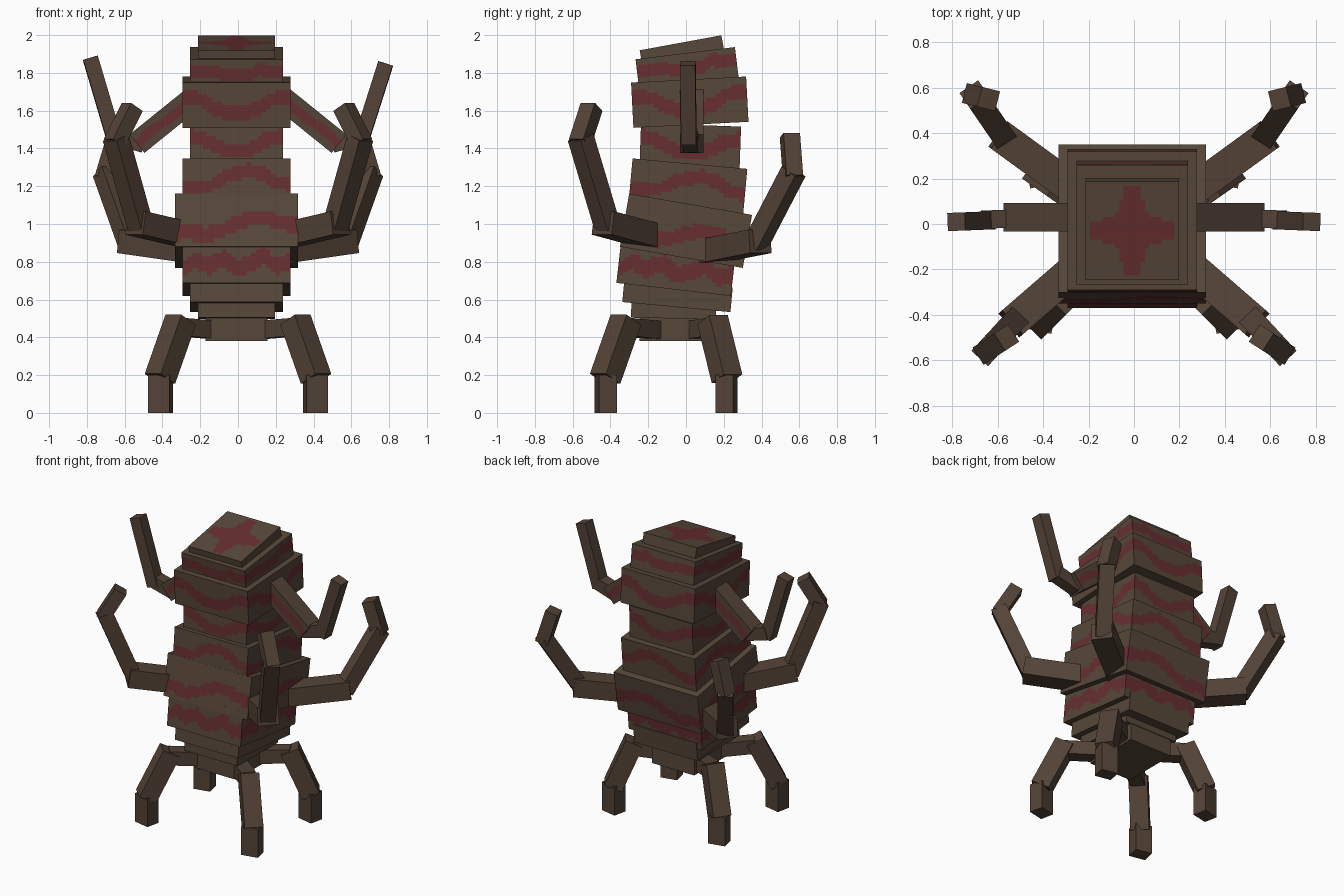
import bpy, bmesh, math
from mathutils import Matrix, Vector

if "Cube" in bpy.data.objects:
    bpy.data.objects.remove(bpy.data.objects["Cube"])


def material(name, rgb):
    m = bpy.data.materials.new(name)
    m.diffuse_color = (*rgb, 1)
    m.use_nodes = True
    m.node_tree.nodes["Principled BSDF"].inputs["Base Color"].default_value = m.diffuse_color
    return m


BARK = material("bark_brown", (0.096, 0.064, 0.042))
LIMB = material("limb_brown", (0.088, 0.056, 0.038))
RED = material("dull_red", (0.135, 0.028, 0.030))
COLS, ROWS = 22, 12


def band_rule(centers, half):
    """Wavy band: u in -1..1 across the face, v in 0..1 up the face."""
    def rule(u, v):
        t = (u + 1) / 2 * (len(centers) - 1)
        i = min(int(t), len(centers) - 2)
        c = centers[i] + (centers[i + 1] - centers[i]) * (t - i)
        return abs(v - c) < half
    return rule


def cross_rule(u, v):
    """Stepped cross for the top of the head."""
    a, b = sorted((abs(u), abs(2 * v - 1)))
    return b < 0.95 and a < 0.42 - 0.30 * b


def box(name, size, matrix, base, rule=None, painted=()):
    """Box whose painted sides are cut into cells coloured by the rule.
    Sides are (axis, sign) pairs."""
    bm = bmesh.new()
    half = [s / 2 for s in size]
    for axis in range(3):
        ua, va = [(1, 2), (0, 2), (0, 1)][axis]
        for sign in (-1, 1):
            cut = rule and (axis, sign) in painted
            nu, nv = (COLS, ROWS if axis < 2 else COLS) if cut else (1, 1)
            grid = []
            for j in range(nv + 1):
                for i in range(nu + 1):
                    p = [0, 0, 0]
                    p[axis] = sign * half[axis]
                    p[ua] = (2 * i / nu - 1) * half[ua]
                    p[va] = (2 * j / nv - 1) * half[va]
                    grid.append(bm.verts.new(p))
            for j in range(nv):
                for i in range(nu):
                    k = j * (nu + 1) + i
                    quad = [grid[k], grid[k + 1], grid[k + nu + 2], grid[k + nu + 1]]
                    f = bm.faces.new(quad)
                    f.normal_update()
                    if f.normal[axis] * sign < 0:
                        f.normal_flip()
                    if cut and rule(2 * (i + 0.5) / nu - 1, (j + 0.5) / nv):
                        f.material_index = 1
    bmesh.ops.remove_doubles(bm, verts=bm.verts, dist=1e-5)
    mesh = bpy.data.meshes.new(name)
    bm.to_mesh(mesh)
    bm.free()
    mesh.materials.append(base)
    mesh.materials.append(RED)
    ob = bpy.data.objects.new(name, mesh)
    ob.matrix_world = matrix
    bpy.context.collection.objects.link(ob)
    return ob


def bar(name, a, b, width, height, start=0.0, end=0.0, rule=None):
    """Straight limb piece from a to b, lengthened at each end."""
    a, b = Vector(a), Vector(b)
    d = (b - a).normalized()
    a, b = a - d * start, b + d * end
    side = Vector((0, 0, 1)).cross(d).normalized()
    up = d.cross(side)
    m = Matrix((d, side, up)).transposed().to_4x4()
    m.translation = (a + b) / 2
    return box(name, ((b - a).length, width, height), m, LIMB, rule, ((1, -1), (1, 1)))


# Red bands of the body: centre heights across a face, half thickness
BANDS = {
    "belly": ([0.3, 0.5, 0.38, 0.55, 0.32, 0.42, 0.62, 0.35, 0.5], 0.19),
    "waist": ([0.26, 0.27, 0.22, 0.30, 0.46, 0.55, 0.55, 0.45, 0.40], 0.14),
    "ribs": ([0.34, 0.33, 0.38, 0.57, 0.68, 0.74, 0.65, 0.46, 0.43], 0.15),
    "chest": ([0.74, 0.70, 0.58, 0.47, 0.45, 0.47, 0.60, 0.72, 0.73], 0.15),
    "shoulders": ([0.70, 0.67, 0.50, 0.35, 0.33, 0.36, 0.49, 0.68, 0.70], 0.16),
    "neck": ([0.65, 0.65, 0.66, 0.58, 0.57, 0.58, 0.72, 0.68, 0.62], 0.17),
}

# Stacked body: name, centre y, centre z, width, depth, height, tilt
BODY = [
    ("hips", -0.045, 0.450, 0.33, 0.40, 0.14, 0),
    ("lower_plate", -0.065, 0.540, 0.41, 0.45, 0.08, -1),
    ("lower_body", -0.045, 0.625, 0.49, 0.575, 0.13, -5.3),
    ("belly", -0.052, 0.773, 0.57, 0.61, 0.24, -6.5),
    ("waist", 0.0, 0.964, 0.65, 0.66, 0.285, -9.8),
    ("ribs", 0.010, 1.200, 0.57, 0.61, 0.24, -5.2),
    ("chest", 0.022, 1.390, 0.49, 0.53, 0.27, -2),
    ("shoulders", 0.020, 1.645, 0.57, 0.61, 0.24, 3),
    ("neck", 0.008, 1.805, 0.49, 0.53, 0.20, 7),
    ("head", -0.021, 1.915, 0.41, 0.44, 0.09, 10.4),
]
SIDES = ((0, -1), (0, 1), (1, -1), (1, 1))
for name, y, z, w, d, h, tilt in BODY:
    m = Matrix.Translation((-0.008, y, z)) @ Matrix.Rotation(math.radians(tilt), 4, 'X')
    if name in BANDS:
        box(name, (w, d, h), m, BARK, band_rule(*BANDS[name]), SIDES)
    elif name == "head":
        box(name, (w, d, h), m, BARK, cross_rule, ((2, 1),))
    else:
        box(name, (w, d, h), m, BARK)

stripe = band_rule([0.45, 0.50, 0.42, 0.55, 0.48], 0.2)
for s, tag in ((-1, "left"), (1, "right")):
    def P(x, y, z):
        return (s * x, y, z)

    # Upper arms with a red stripe, short elbow and raised forearm
    bar(f"{tag}_upper_arm", P(0.15, 0.03, 1.735), P(0.535, 0.03, 1.425), 0.125, 0.125, rule=stripe)
    bar(f"{tag}_upper_elbow", P(0.50, 0.025, 1.42), P(0.64, 0.02, 1.46), 0.08, 0.085, end=0.02)
    tip = 1.85 if s > 0 else 1.88
    bar(f"{tag}_upper_forearm", P(0.655, 0.015, 1.45), P(0.782, 0.01, tip), 0.08, 0.08, start=0.02)

    # Lower arms: front and back pairs, three pieces each
    for part, pts in (
        ("front", [(0.22, -0.16, 0.93), (0.52, -0.42, 1.0), (0.645, -0.555, 1.45), (0.56, -0.50, 1.62)]),
        ("back", [(0.22, 0.12, 0.855), (0.57, 0.375, 0.905), (0.70, 0.565, 1.27), (0.64, 0.55, 1.47)]),
    ):
        p = [P(*q) for q in pts]
        bar(f"{tag}_{part}_arm", p[0], p[1], 0.14, 0.125, end=0.03)
        bar(f"{tag}_{part}_forearm", p[1], p[2], 0.10, 0.10, start=0.02, end=0.01)
        bar(f"{tag}_{part}_hand", p[2], p[3], 0.09, 0.085, start=0.025)

    # Legs: hip piece, sloping thigh and upright foot
    for part, knee, ankle, root in (
        ("front", (0.31, -0.325), (0.41, -0.425), (0.08, -0.13)),
        ("back", (0.31, 0.145), (0.41, 0.215), (0.08, 0.03)),
    ):
        bar(f"{tag}_{part}_hip", P(*root, 0.435), P(*knee, 0.455), 0.095, 0.095)
        bar(f"{tag}_{part}_thigh", P(*knee, 0.475), P(*ankle, 0.19), 0.12, 0.12, start=0.02, end=0.01)
        yaw = s * math.radians(-12 if part == "back" else 12)
        m = Matrix.Translation(P(*ankle, 0.10)) @ Matrix.Rotation(yaw, 4, 'Z')
        box(f"{tag}_{part}_foot", (0.115, 0.095, 0.20), m, LIMB)
